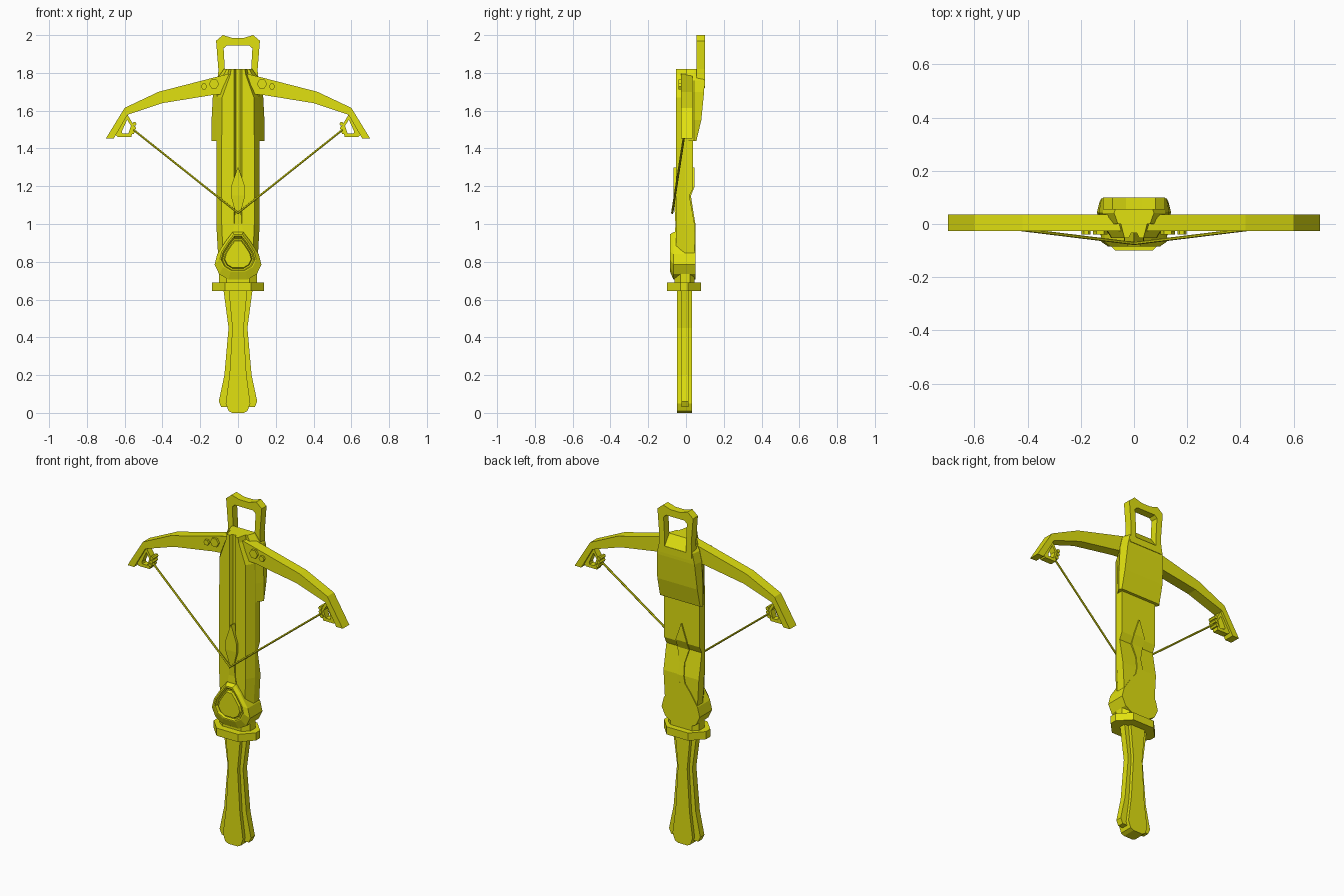
import bpy, bmesh, math
from mathutils import Vector

if "Cube" in bpy.data.objects:
    bpy.data.objects.remove(bpy.data.objects["Cube"])

yellow = bpy.data.materials.new("mustard_yellow")
yellow.diffuse_color = (0.75, 0.75, 0.005, 1)
yellow.use_nodes = True
yellow.node_tree.nodes["Principled BSDF"].inputs["Base Color"].default_value = yellow.diffuse_color


def loft(name, rings, closed=False):
    """Skin a list of equal-length point rings; cap the ends or close the loop."""
    bm = bmesh.new()
    rows = [[bm.verts.new(p) for p in r] for r in rings]
    n = len(rows[0])
    pairs = list(zip(rows, rows[1:]))
    if closed:
        pairs.append((rows[-1], rows[0]))
    else:
        bm.faces.new(rows[0])
        bm.faces.new(rows[-1])
    for a, b in pairs:
        for i in range(n):
            j = (i + 1) % n
            bm.faces.new((a[i], a[j], b[j], b[i]))
    bmesh.ops.recalc_face_normals(bm, faces=bm.faces)
    me = bpy.data.meshes.new(name)
    bm.to_mesh(me)
    bm.free()
    me.materials.append(yellow)
    ob = bpy.data.objects.new(name, me)
    bpy.context.collection.objects.link(ob)
    return ob


def sym(half):
    """Complete a half outline (first coordinate >= 0) by mirroring it."""
    return half + [(-a, b) for a, b in reversed(half)]


def at_y(pts, y):
    return [(a, y, b) for a, b in pts]


def at_z(pts, z):
    return [(a, b, z) for a, b in pts]


def plate(name, pts, y0, y1):
    return loft(name, [at_y(pts, y0), at_y(pts, y1)])


def frame(name, outer, inner, y0, y1):
    return loft(name, [at_y(outer, y0), at_y(outer, y1),
                       at_y(inner, y1), at_y(inner, y0)], True)


def bars(name, rows):
    """Stack of rectangles: (z, half width, front y, back y)."""
    return loft(name, [at_z(sym([(w, a), (w, b)]), z) for z, w, a, b in rows])


def rod(name, a, b, r, sides=6):
    a, b = Vector(a), Vector(b)
    q = (b - a).to_track_quat('Z', 'Y')
    ring = [q @ Vector((r * math.cos(t), r * math.sin(t), 0))
            for t in (2 * math.pi * i / sides for i in range(sides))]
    return loft(name, [[p + a for p in ring], [p + b for p in ring]])


# Grip: thick core between two wider side scales
bars("grip_core", [(0, .03, -.047, .032), (.01, .05, -.047, .032), (.05, .065, -.047, .032),
                   (.2, .045, -.047, .032), (.45, .03, -.047, .032), (.66, .05, -.047, .032)])
bars("grip_scales", [(.03, .088, -.025, .012), (.06, .102, -.025, .012), (.2, .072, -.025, .012),
                     (.45, .05, -.025, .012), (.66, .078, -.025, .012)])

# Octagonal guard and collar above it
guard = sym([(.07, -.1), (.137, -.03), (.137, .01), (.07, .08)])
loft("guard", [at_z(guard, .645), at_z(guard, .69)])
collar = sym([(.06, -.06), (.1, -.03), (.1, .02), (.07, .045)])
loft("collar", [at_z(collar, .69), at_z(collar, .76)])

# Stock with bolt groove, chamfered sides and a notch in the back
stock = [(.74, .1, .045), (1.0, .115, .045), (1.15, .115, .018), (1.19, .115, .038),
         (1.45, .115, .038), (1.67, .112, .038), (1.79, .055, .038), (1.82, .048, .038)]
loft("stock", [at_z(sym([(.01, -.034), (.02, -.052), (w * .75, -.052), (w, -.005), (w, yb)]), z)
               for z, w, yb in stock])

# Latch spike with its neck
bars("latch_spike", [(.92, .035, -.06, .049), (1.0, .02, -.056, .05), (1.07, .016, -.06, .038),
                     (1.15, .038, -.066, .026), (1.2, .036, -.066, .046), (1.3, .002, -.066, .046)])

# Teardrop boss with an inlaid ring
drop = sym([(.05, .705), (.1, .735), (.124, .785), (.11, .84), (.065, .91), (.028, .957)])
steps = [(.05, 1, .9), (-.066, 1, .9), (-.085, .78, .905), (-.085, .72, .88),
         (-.07, .66, .86), (-.07, .6, .855), (-.083, .56, .85)]
loft("teardrop_boss", [at_y([(x * s, c + (z - c) * s) for x, z in drop], y) for y, s, c in steps])

# Rear housing
housing = [(1.44, .115, .14, .055), (1.55, .115, .14, .081), (1.7, .11, .132, .096),
           (1.76, .09, .118, .098), (1.82, .06, .075, .056)]
loft("rear_housing", [at_z(sym([(f, 0), (w, .042), (w * .93, yb)]), z) for z, f, w, yb in housing])

# Foot stirrup
frame("stirrup",
      sym([(.108, 1.72), (.104, 1.82), (.116, 1.97), (.08, 2.0), (.03, 1.985)]),
      sym([(.07, 1.76), (.07, 1.82), (.076, 1.93), (.06, 1.945), (.03, 1.945)]), .055, .1)

# Bow arms, bolts, string anchors and string, repeated on both sides
arm = [(.03, 1.80), (.09, 1.785), (.42, 1.70), (.60, 1.615), (.70, 1.452),
       (.658, 1.452), (.585, 1.578), (.40, 1.64), (.14, 1.682), (.05, 1.69)]
anchor_out = [(.585, 1.578), (.55, 1.52), (.565, 1.46), (.635, 1.46), (.65, 1.475)]
anchor_in = [(.587, 1.552), (.567, 1.52), (.58, 1.478), (.612, 1.478), (.615, 1.49)]
for s, side in ((1, "right"), (-1, "left")):
    def m(pts):
        return [(s * x, z) for x, z in pts]
    plate("bow_arm_" + side, m(arm), -.027, .035)
    for x, z, r in ((.127, 1.742, .027), (.18, 1.728, .017)):
        rod("bolt_" + side, (s * x, -.02, z), (s * x, -.04, z), r)
    frame("string_anchor_" + side, m(anchor_out), m(anchor_in), -.015, .022)
    for x, z in ((.548, 1.53), (.55, 1.508), (.558, 1.486)):
        rod("string_wrap_" + side, (s * x, -.022, z), (s * x, .028, z), .011)
    rod("string_" + side, (s * .555, -.005, 1.5), (0, -.073, 1.058), .006)
